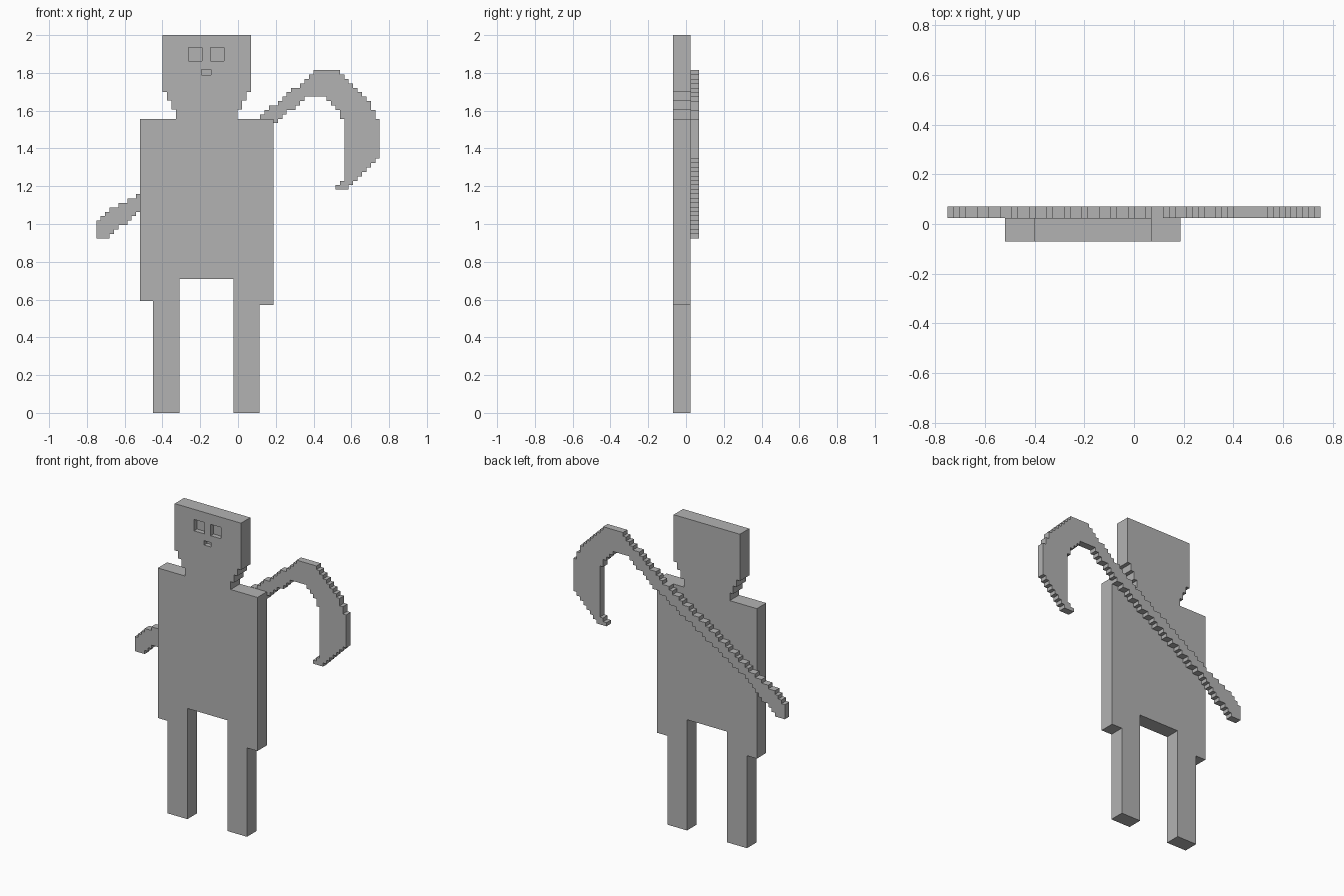
import bpy, bmesh
from mathutils import Vector

if "Cube" in bpy.data.objects:
    bpy.data.objects.remove(bpy.data.objects["Cube"], do_unlink=True)

grey = bpy.data.materials.new("plain grey")
grey.use_nodes = True
grey.diffuse_color = (0.45, 0.45, 0.45, 1)
grey.node_tree.nodes["Principled BSDF"].inputs["Base Color"].default_value = grey.diffuse_color


def plate(name, polygons, front, back):
    """Flat solid made from one or more joined x/z polygons, extruded along y."""
    bm = bmesh.new()
    for poly in polygons:
        bm.faces.new([bm.verts.new((x, front, z)) for x, z in poly])
    bmesh.ops.remove_doubles(bm, verts=bm.verts, dist=0.0005)
    extruded = bmesh.ops.extrude_face_region(bm, geom=list(bm.faces), use_keep_orig=True)
    moved = [g for g in extruded["geom"] if isinstance(g, bmesh.types.BMVert)]
    bmesh.ops.translate(bm, verts=moved, vec=Vector((0, back - front, 0)))
    bmesh.ops.recalc_face_normals(bm, faces=bm.faces)
    bmesh.ops.dissolve_limit(bm, angle_limit=0.01, verts=bm.verts, edges=bm.edges)
    mesh = bpy.data.meshes.new(name)
    bm.to_mesh(mesh)
    bm.free()
    mesh.materials.append(grey)
    obj = bpy.data.objects.new(name, mesh)
    bpy.context.collection.objects.link(obj)
    return obj


def box(x0, x1, z0, z1):
    return [(x0, z0), (x1, z0), (x1, z1), (x0, z1)]


def inside(x, y, poly):
    hit = False
    for (ax, ay), (bx, by) in zip(poly, poly[1:] + poly[:1]):
        if (ay > y) != (by > y) and x < ax + (y - ay) * (bx - ax) / (by - ay):
            hit = not hit
    return hit


# Figure: head with stepped jaw, torso and legs in one flat slab
FRONT, MID, BACK = -0.07, 0.025, 0.07
outline = [
    (-0.4, 2), (-0.4, 1.7), (-0.375, 1.7), (-0.375, 1.655), (-0.352, 1.655),
    (-0.352, 1.605), (-0.328, 1.605), (-0.328, 1.555), (-0.52, 1.555),
    (-0.52, 0.593), (-0.45, 0.593), (-0.45, 0), (-0.31, 0), (-0.31, 0.71),
    (-0.025, 0.71), (-0.025, 0), (0.113, 0), (0.113, 0.57), (0.187, 0.57),
    (0.187, 1.555), (-0.003, 1.555), (-0.003, 1.605), (0.02, 1.605),
    (0.02, 1.655), (0.045, 1.655), (0.045, 1.7), (0.07, 1.7), (0.07, 2),
]
figure = plate("figure_body", [outline], FRONT, MID)

# Recessed eyes and mouth
features = [box(-0.263, -0.19, 1.862, 1.935), box(-0.145, -0.073, 1.862, 1.935),
            box(-0.192, -0.144, 1.79, 1.818)]
cutter = plate("face_cutter", features, FRONT - 0.03, FRONT + 0.03)
cutter.hide_render = True
cut = figure.modifiers.new("face recesses", "BOOLEAN")
cut.operation = "DIFFERENCE"
cut.solver = "EXACT"
cut.object = cutter
bpy.context.view_layer.objects.active = figure
bpy.ops.object.modifier_apply(modifier=cut.name)
bpy.data.objects.remove(cutter, do_unlink=True)

# Scythe across the back: an outline in cells, filled with square steps
CELL, COLS, ROWS, BASE = 0.02344, 64, 38, 0.924
scythe = [
    (0, 0), (3, 0), (6, 3), (7.2, 3.6), (10, 7), (42, 27), (44, 29),
    (47.8, 32), (51, 32), (53, 30.4), (55, 28), (56, 26), (56, 13),
    (55, 13), (55, 12), (54, 12), (54, 11), (57, 11), (58, 13), (60, 14),
    (62, 16), (63, 17), (64, 19), (64, 26), (63, 28), (62, 30), (60, 33),
    (56.3, 36), (54, 38), (50, 38), (42, 31.6), (37, 27.6), (10, 10.1),
    (2.4, 6.1), (0, 4),
]


def cell_box(i, j):
    x, z = (i - COLS / 2) * CELL, BASE + j * CELL
    return box(x, x + CELL, z, z + CELL)


cells = [cell_box(i, j) for i in range(COLS) for j in range(ROWS)
         if inside(i + 0.51, j + 0.49, scythe)]
plate("scythe", cells, MID, BACK)
